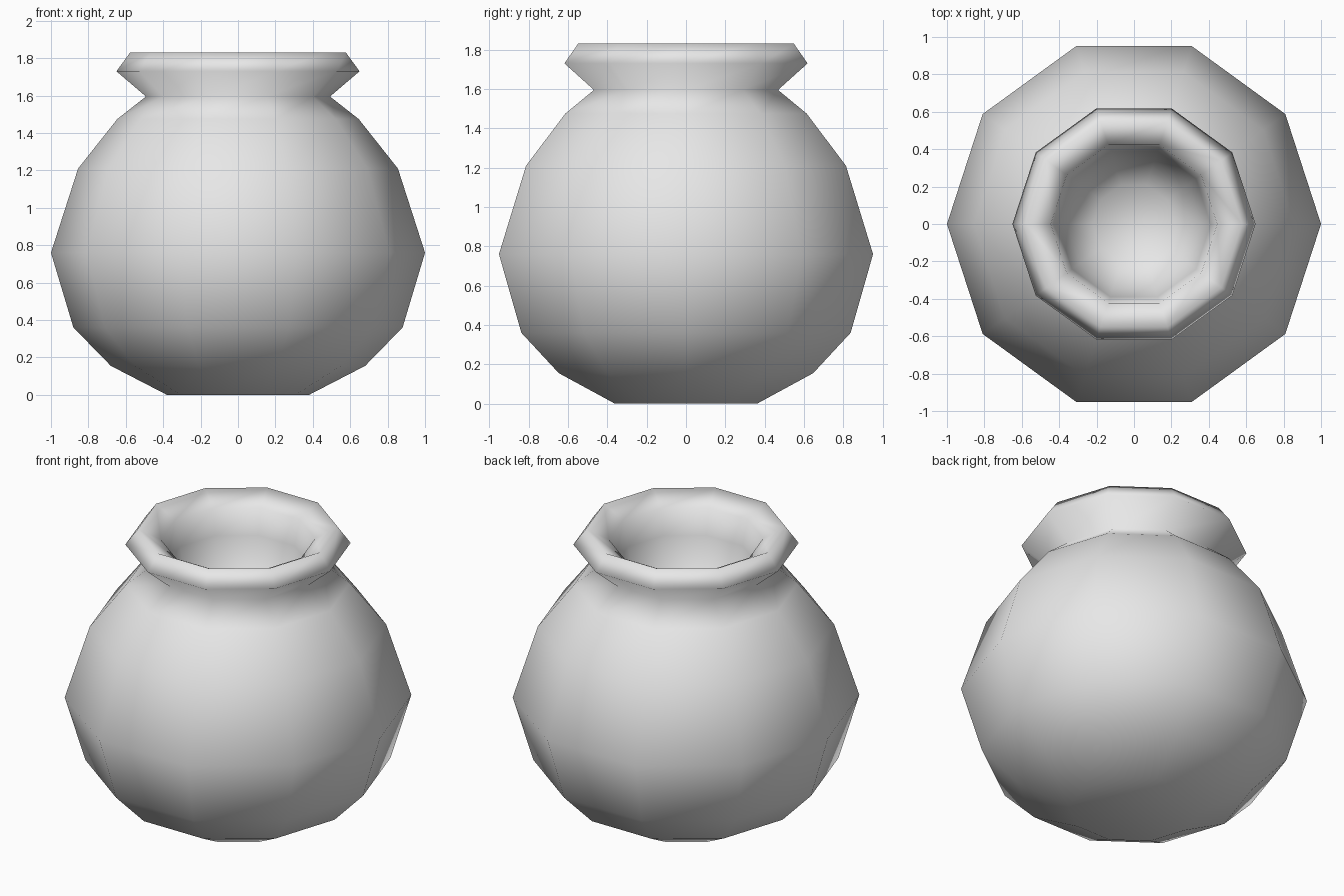
import bpy
import bmesh
from math import cos, sin, tau

cube = bpy.data.objects.get("Cube")
if cube:
    bpy.data.objects.remove(cube, do_unlink=True)

SIDES = 10

# Radius and height, from the foot up the outside, over the rim and down the inside
OUTSIDE = [(0.38, 0), (0.68, 0.155), (0.88, 0.36), (1, 0.76), (0.855, 1.21),
           (0.645, 1.475), (0.492, 1.595), (0.65, 1.73), (0.577, 1.83)]
INSIDE = [(0.445, 1.76), (0.41, 1.6), (0.36, 1.42), (0.22, 1.27)]


def make_material(name, color):
    mat = bpy.data.materials.new(name)
    mat.use_nodes = True
    mat.diffuse_color = color
    mat.node_tree.nodes["Principled BSDF"].inputs["Base Color"].default_value = color
    return mat


def lathe(name, profile, mat):
    bm = bmesh.new()
    rings = [[bm.verts.new((r * cos(tau * i / SIDES), r * sin(tau * i / SIDES), z))
              for i in range(SIDES)] for r, z in profile]
    # Walls between neighbouring rings
    for low, high in zip(rings, rings[1:]):
        for i in range(SIDES):
            j = (i + 1) % SIDES
            bm.faces.new((low[i], low[j], high[j], high[i]))
    # Flat foot and the floor of the hollow
    bm.faces.new(rings[0][::-1])
    bm.faces.new(rings[-1])
    bmesh.ops.recalc_face_normals(bm, faces=bm.faces)
    for face in bm.faces:
        face.smooth = True
    mesh = bpy.data.meshes.new(name)
    bm.to_mesh(mesh)
    bm.free()
    mesh.materials.append(mat)
    obj = bpy.data.objects.new(name, mesh)
    bpy.context.collection.objects.link(obj)
    return obj


# Round pot with a flared rim
lathe("pot", OUTSIDE + INSIDE, make_material("light grey", (0.8, 0.8, 0.8, 1)))
